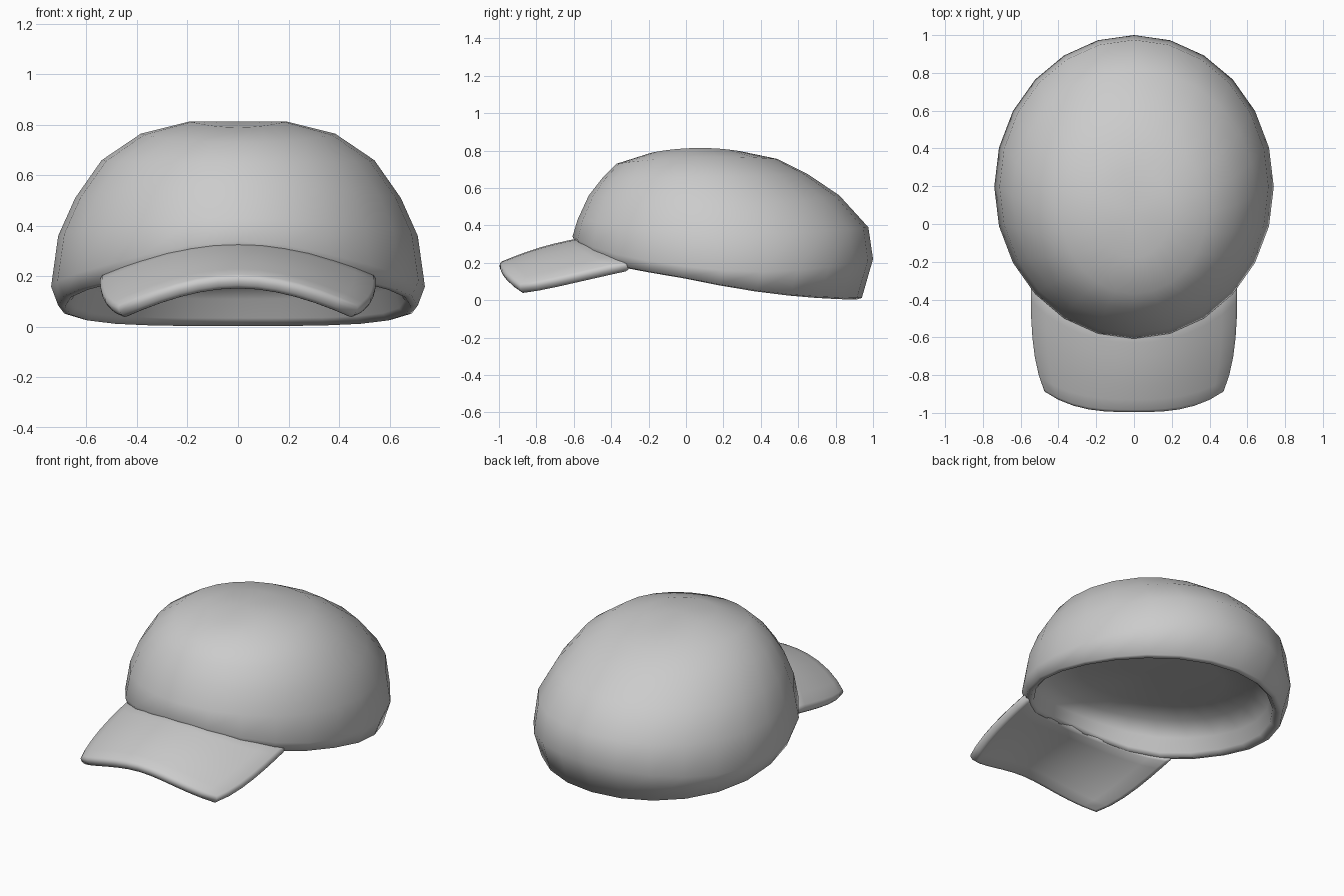
import bpy
import math

if "Cube" in bpy.data.objects:
    bpy.data.objects.remove(bpy.data.objects["Cube"])


def make_part(name, verts, faces, thickness=0):
    mesh = bpy.data.meshes.new(name)
    mesh.from_pydata(verts, [], faces)
    for p in mesh.polygons:
        p.use_smooth = True
    obj = bpy.data.objects.new(name, mesh)
    bpy.context.collection.objects.link(obj)
    if thickness:
        solid = obj.modifiers.new("Thickness", "SOLIDIFY")
        solid.thickness = thickness
        solid.offset = 0
        bev = obj.modifiers.new("Round edge", "BEVEL")
        bev.width = 0.022
        bev.segments = 2
        bev.limit_method = 'ANGLE'
        bev.angle_limit = math.radians(50)
    return obj


# Crown: tilted elliptical rings from the shallow lining, round the lip, up to the top
# (front y, front z, back y, back z, half width, side z, extra dip of the front quarters)
RINGS = [
    (-0.30, 0.420, 0.60, 0.220, 0.38, 0.300, 0.0),
    (-0.46, 0.410, 0.78, 0.180, 0.55, 0.265, 0.0),
    (-0.53, 0.370, 0.87, 0.110, 0.64, 0.190, 0.1),
    (-0.54, 0.305, 0.88, 0.035, 0.66, 0.105, 0.2),
    (-0.56, 0.285, 0.91, 0.003, 0.685, 0.080, 0.2),
    (-0.585, 0.295, 0.94, 0.012, 0.712, 0.085, 0.2),
    (-0.607, 0.34, 1.00, 0.22, 0.74, 0.16, 0.1),
    (-0.58, 0.43, 0.975, 0.39, 0.712, 0.36, 0.0),
    (-0.52, 0.56, 0.82, 0.56, 0.645, 0.51, 0.0),
    (-0.45, 0.65, 0.65, 0.675, 0.54, 0.66, 0.0),
    (-0.37, 0.73, 0.49, 0.755, 0.385, 0.765, 0.0),
    (-0.18, 0.79, 0.29, 0.797, 0.19, 0.814, 0.0),
]
N = 24
verts, faces = [], []
for yf, zf, yb, zb, hw, zs, dip in RINGS:
    for i in range(N):
        a = 2 * math.pi * i / N
        c, s = math.cos(a), math.sin(a)
        z = (zf + zb) / 2 + (zb - zf) / 2 * c + (zs - (zf + zb) / 2) * s * s
        z -= dip * s * s * max(0, -c) ** 3
        verts.append((hw * s, (yf + yb) / 2 + (yb - yf) / 2 * c, z))
for r in range(len(RINGS) - 1):
    for i in range(N):
        j = (i + 1) % N
        faces.append((r * N + j, r * N + i, (r + 1) * N + i, (r + 1) * N + j))
last = (len(RINGS) - 1) * N
verts += [(0, 0.06, 0.814), (0, 0.15, 0.325)]
for i in range(N):
    j = (i + 1) % N
    faces.append((last + j, last + i, len(verts) - 2))
    faces.append((i, j, len(verts) - 1))
make_part("cap_crown", verts, faces)

# Brim: curved sheet following the crown at the back, drooping toward its sides
COLS, ROWS = 12, 6
verts, faces = [], []
for r in range(ROWS + 1):
    v = r / ROWS
    for c in range(COLS + 1):
        s = -1 + 2 * c / COLS
        x = s * (0.54 - 0.075 * v ** 3)
        back = 0.25 - 0.8 * math.sqrt(1 - (x / 0.74) ** 2)
        front = -0.993 + 0.11 * abs(s) ** 3
        y = back + (front - back) * v
        z = 0.29 + 0.3 * (y + 0.6) - 0.70 * x * x + 0.015 * math.sin(math.pi * v)
        verts.append((x, y, z))
W = COLS + 1
for r in range(ROWS):
    for c in range(COLS):
        k = r * W + c
        faces.append((k, k + W, k + W + 1, k + 1))
make_part("cap_brim", verts, faces, 0.06)
